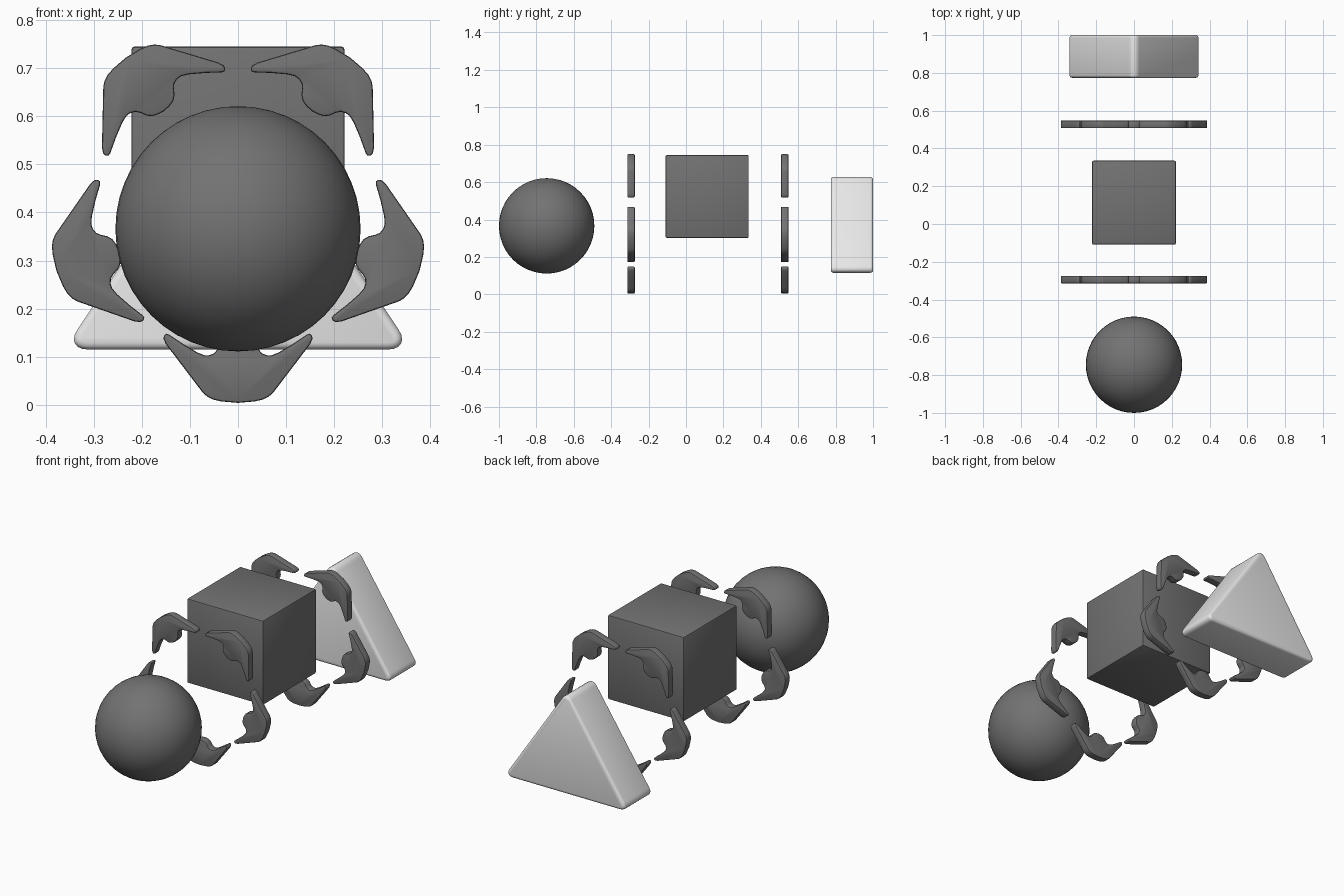
import bpy, bmesh, math

if "Cube" in bpy.data.objects:
    bpy.data.objects.remove(bpy.data.objects["Cube"])


def material(name, grey):
    m = bpy.data.materials.new(name)
    m.diffuse_color = (grey, grey, grey, 1)
    m.use_nodes = True
    m.node_tree.nodes["Principled BSDF"].inputs["Base Color"].default_value = m.diffuse_color
    return m


DARK = material("dark grey", 0.17)
LIGHT = material("light grey", 0.8)


def finish(bm, name, mat, angle=40):
    bmesh.ops.recalc_face_normals(bm, faces=bm.faces[:])
    me = bpy.data.meshes.new(name)
    bm.to_mesh(me)
    bm.free()
    me.materials.append(mat)
    me.shade_smooth()
    me.set_sharp_from_angle(angle=math.radians(angle))
    ob = bpy.data.objects.new(name, me)
    bpy.context.collection.objects.link(ob)
    return ob


def extrude_profile(points, y0, y1):
    """Extrude an (x, z) outline along y."""
    bm = bmesh.new()
    face = bm.faces.new([bm.verts.new((x, y0, z)) for x, z in points])
    out = bmesh.ops.extrude_face_region(bm, geom=[face], use_keep_orig=True)
    for v in out["geom"]:
        if isinstance(v, bmesh.types.BMVert):
            v.co.y = y1
    bmesh.ops.recalc_face_normals(bm, faces=bm.faces[:])
    return bm


def along_y(e):
    return abs(e.verts[0].co.y - e.verts[1].co.y) > 1e-4


def bevel(bm, edges, width, segments):
    bmesh.ops.bevel(bm, geom=edges, offset=width, offset_type='OFFSET',
                    segments=segments, profile=0.5, affect='EDGES',
                    clamp_overlap=True)


# Sphere
bm = bmesh.new()
bmesh.ops.create_uvsphere(bm, u_segments=48, v_segments=24, radius=0.255)
finish(bm, "sphere", DARK).location = (0, -0.745, 0.366)

# Cube with slightly softened edges
bm = bmesh.new()
bmesh.ops.create_cube(bm, size=0.444)
bevel(bm, bm.edges[:], 0.007, 2)
finish(bm, "cube", DARK).location = (0, 0.113, 0.523)

# Triangular prism: rounded corners, then rounded rims
bm = extrude_profile([(-0.362, 0.115), (0.362, 0.115), (0, 0.652)], 0.774, 1.0)
bevel(bm, [e for e in bm.edges if along_y(e)], 0.05, 6)
bevel(bm, [e for e in bm.edges if not along_y(e)], 0.014, 3)
finish(bm, "triangular_prism", LIGHT)

# Ring segment half outline: (sideways, distance from ring centre)
half = [(0.015, 0.262), (0.027, 0.266), (0.036, 0.274), (0.043, 0.286),
        (0.050, 0.294), (0.060, 0.298), (0.070, 0.298), (0.085, 0.292),
        (0.115, 0.274), (0.143, 0.255), (0.149, 0.253), (0.154, 0.257),
        (0.155, 0.264), (0.150, 0.275), (0.115, 0.321), (0.080, 0.367),
        (0.073, 0.376), (0.064, 0.384), (0.052, 0.390), (0.035, 0.394)]
outline = [(0, 0.260)] + half + [(0, 0.397)] + [(-u, d) for u, d in reversed(half)]

# Two rings of five claw segments
for ring, yc in (("front", -0.294), ("rear", 0.528)):
    for i in range(5):
        a = i * math.tau / 5
        pts = [(d * math.sin(a) + u * math.cos(a),
                0.401 - d * math.cos(a) + u * math.sin(a)) for u, d in outline]
        bm = extrude_profile(pts, yc - 0.02, yc + 0.02)
        bevel(bm, [e for e in bm.edges if not along_y(e)], 0.005, 2)
        finish(bm, f"{ring}_ring_segment_{i + 1}", DARK)
